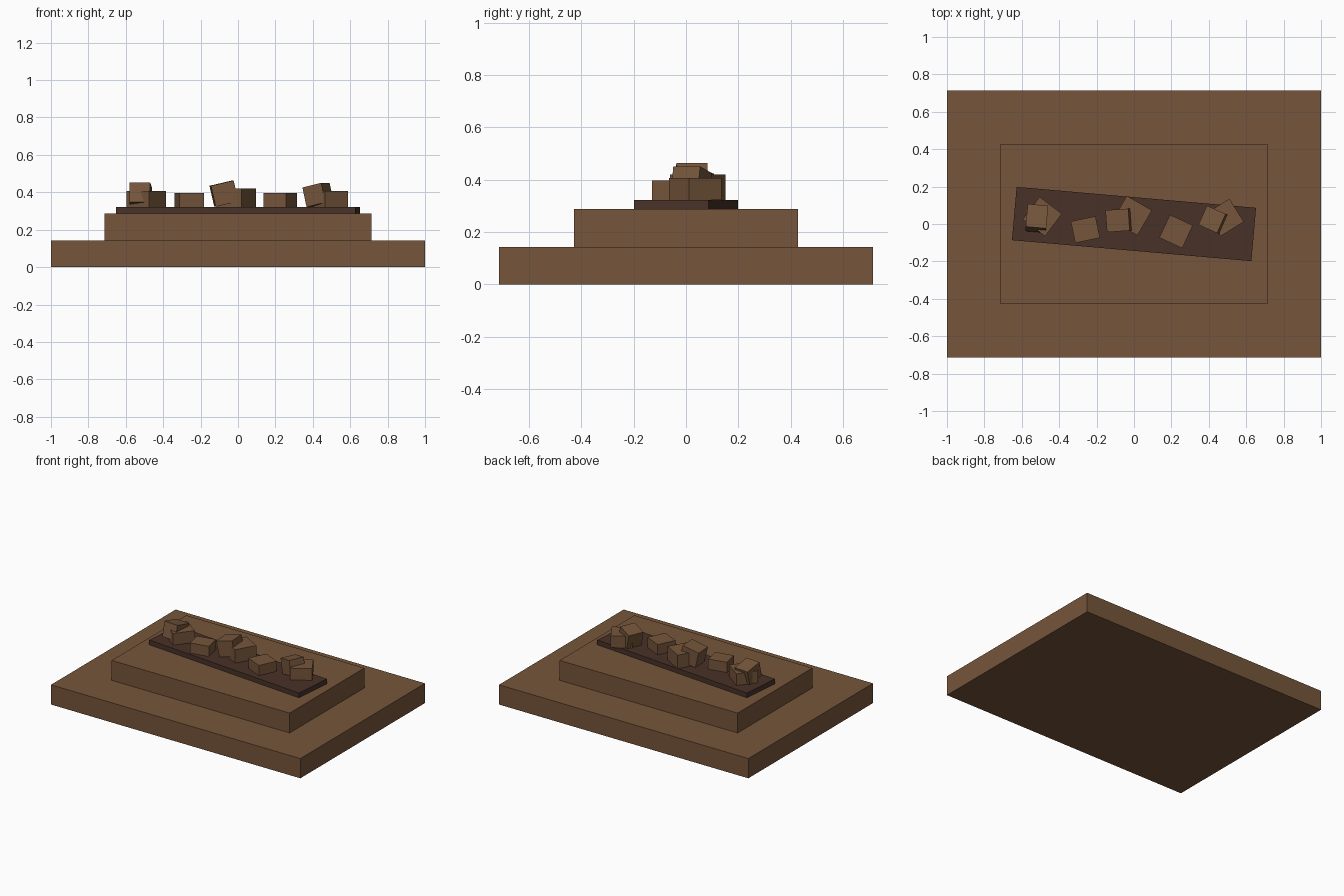
import bpy
from math import radians

default = bpy.data.objects.get("Cube")
if default:
    bpy.data.objects.remove(default, do_unlink=True)


def material(name, rgb):
    mat = bpy.data.materials.new(name)
    mat.use_nodes = True
    mat.diffuse_color = (*rgb, 1)
    mat.node_tree.nodes["Principled BSDF"].inputs["Base Color"].default_value = (*rgb, 1)
    return mat


earth = material("earth brown", (0.18, 0.092, 0.044))
dark_soil = material("dark soil", (0.066, 0.032, 0.021))


def box(name, mat, centre, size, turn=(0, 0, 0)):
    """Box given by centre, full size and rotation in degrees."""
    bpy.ops.mesh.primitive_cube_add(size=1, location=centre,
                                    rotation=[radians(a) for a in turn])
    obj = bpy.context.object
    obj.name = name
    obj.scale = size
    obj.data.materials.append(mat)
    return obj


# Stepped ground and the dark strip laid across it
STEP, UPPER, STRIP = 0.143, 0.287, 0.322
box("lower_step", earth, (0, 0, STEP / 2), (2, 1.428, STEP))
box("upper_step", earth, (0, 0, (STEP + UPPER) / 2), (1.428, 0.856, UPPER - STEP))
box("soil_strip", dark_soil, (0, 0, (UPPER + STRIP) / 2),
    (1.285, 0.286, STRIP - UPPER), (0, 0, -5))

# Clods resting flat on the strip: x, y, width, depth, top, turn
flat_clods = [
    (-0.49, 0.04, 0.15, 0.15, 0.407, -37),
    (-0.26, -0.03, 0.135, 0.118, 0.396, 12),
    (-0.01, 0.045, 0.155, 0.155, 0.42, -30),
    (0.225, -0.04, 0.135, 0.135, 0.396, -25),
    (0.487, 0.035, 0.145, 0.145, 0.407, 32),
]
for i, (x, y, w, d, top, turn) in enumerate(flat_clods, 1):
    box(f"flat_clod_{i}", earth, (x, y, (STRIP + top) / 2),
        (w, d, top - STRIP), (0, 0, turn))

# Smaller clods leaning on them
box("tilted_clod_left", earth, (-0.52, 0.03, 0.385), (0.11, 0.125, 0.107), (-13, 0, -5))
box("tilted_clod_middle", earth, (-0.075, 0.02, 0.393), (0.125, 0.118, 0.115), (0, -13, 4))
box("tilted_clod_right", earth, (0.428, 0.02, 0.386), (0.112, 0.112, 0.107), (0, -13, -24))
